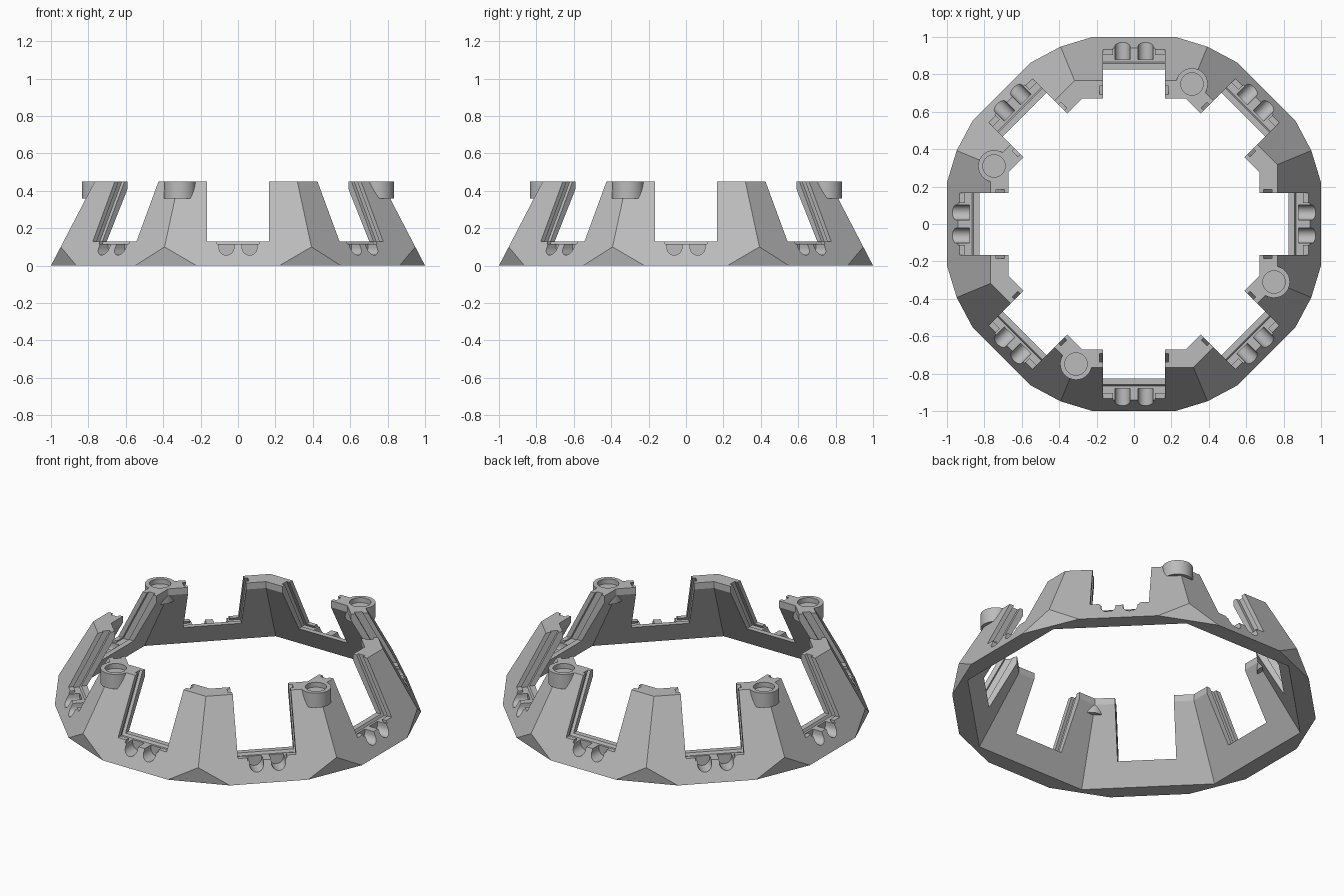
import bpy, bmesh, math
from mathutils import Matrix, Vector

cube = bpy.data.objects.get("Cube")
if cube:
    bpy.data.objects.remove(cube)

TOP = 0.45       # pillar height
FLOOR = 0.13     # bottom of each opening
HALF = 0.165     # half width of each opening
SLOPE = 0.52     # inward lean of the wall
T = math.tan(math.pi / 8)

gray = bpy.data.materials.new("plain_gray")
gray.use_nodes = True
gray.diffuse_color = (0.5, 0.5, 0.5, 1)
gray.node_tree.nodes["Principled BSDF"].inputs["Base Color"].default_value = (0.5, 0.5, 0.5, 1)


def make_object(name, bm):
    bmesh.ops.recalc_face_normals(bm, faces=bm.faces[:])
    mesh = bpy.data.meshes.new(name)
    bm.to_mesh(mesh)
    bm.free()
    mesh.materials.append(gray)
    obj = bpy.data.objects.new(name, mesh)
    bpy.context.collection.objects.link(obj)
    return obj


def turn(k):
    return Matrix.Rotation(k * math.pi / 4, 3, 'Z')


def octagon(apothem, z):
    corner = Vector((apothem * T, apothem, z))
    return [turn(k) @ corner for k in range(8)]


def prism(bm, start, end, rot):
    """Closed solid between two matching outlines."""
    a = [bm.verts.new(rot @ Vector(p)) for p in start]
    b = [bm.verts.new(rot @ Vector(p)) for p in end]
    bm.faces.new(a)
    bm.faces.new(b[::-1])
    for i in range(len(a)):
        j = (i + 1) % len(a)
        bm.faces.new((a[i], b[i], b[j], a[j]))


def across(bm, profile, half, rot):
    """Extrude a (radius, z) profile sideways."""
    prism(bm, [(-half, r, z) for r, z in profile], [(half, r, z) for r, z in profile], rot)


def outward(bm, profile, r0, r1, rot):
    """Extrude an (x, z) profile radially."""
    prism(bm, [(x, r0, z) for x, z in profile], [(x, r1, z) for x, z in profile], rot)


def box(x0, x1, z0, z1):
    return [(x0, z0), (x1, z0), (x1, z1), (x0, z1)]


def boolean(target, cutter, operation='DIFFERENCE'):
    cutter.hide_render = True
    mod = target.modifiers.new(cutter.name, 'BOOLEAN')
    mod.operation, mod.solver, mod.object = operation, 'EXACT', cutter
    bpy.context.view_layer.objects.active = target
    bpy.ops.object.modifier_apply(modifier=mod.name)
    bpy.data.objects.remove(cutter)


def discs(name, radius, z0, z1):
    """One upright cylinder on every second pillar."""
    bm = bmesh.new()
    for k in range(4):
        a = math.radians(67.5 + 90 * k)
        place = Matrix.Translation((0.81 * math.cos(a), 0.81 * math.sin(a), (z0 + z1) / 2))
        bmesh.ops.create_cone(bm, cap_ends=True, segments=32, radius1=radius,
                              radius2=radius, depth=z1 - z0, matrix=place)
    return make_object(name, bm)


# Outer shell: leaning octagon with its lower corners cut off
bm = bmesh.new()
points = octagon(1 - SLOPE * TOP, TOP) + octagon(1 - SLOPE * 0.1, 0.1)
for k in range(8):
    points += [turn(k) @ Vector((s * 0.222, 1, 0)) for s in (-1, 1)]
for p in points:
    bm.verts.new(p)
hull = bmesh.ops.convex_hull(bm, input=bm.verts[:])
bmesh.ops.dissolve_limit(bm, angle_limit=0.01, verts=bm.verts[:], edges=bm.edges[:])
ring_wall = make_object("ring_wall", bm)

# Hollow inside, upright near the top
bm = bmesh.new()
loops = [[bm.verts.new(p) for p in octagon(r, z)]
         for r, z in ((0.956, -0.1), (0.67, 0.41), (0.67, 0.6))]
for low, high in zip(loops, loops[1:]):
    for i in range(8):
        j = (i + 1) % 8
        bm.faces.new((low[i], low[j], high[j], high[i]))
bm.faces.new(loops[0])
bm.faces.new(loops[-1])
boolean(ring_wall, make_object("hollow", bm))

# Sockets on four pillars
boolean(ring_wall, discs("sockets", 0.085, 0.36, TOP), 'UNION')
boolean(ring_wall, discs("socket_bores", 0.06, TOP - 0.03, TOP + 0.1))

# Eight openings
bm = bmesh.new()
for k in range(8):
    outward(bm, box(-HALF, HALF, FLOOR, 0.7), 0.55, 1.1, turn(k))
boolean(ring_wall, make_object("openings", bm))

# Leaning grooves in the sides of the openings
bm = bmesh.new()
groove = []
for z, side in ((0.115, -1), (0.115, 1), (0.5, 1), (0.5, -1)):
    groove.append((0.715 + SLOPE * (TOP - z) + side * 0.022, z))
for k in range(8):
    across(bm, groove, HALF + 0.02, turn(k))
boolean(ring_wall, make_object("side_grooves", bm))

# Shallow shelf along the outer part of each sill
bm = bmesh.new()
for k in range(8):
    outward(bm, box(-0.112, 0.112, 0.115, 0.2), 0.88, 1.1, turn(k))
boolean(ring_wall, make_object("sill_shelves", bm))

# Pair of round-bottomed channels in each sill
bm = bmesh.new()
for k in range(8):
    for x in (-0.062, 0.062):
        arc = [(x + 0.04 * math.cos(a), 0.096 + 0.04 * math.sin(a))
               for a in (math.pi * (1 + i / 16) for i in range(17))]
        outward(bm, arc + [(x + 0.04, 0.2), (x - 0.04, 0.2)], 0.88, 1.1, turn(k))
boolean(ring_wall, make_object("sill_channels", bm))

# Flat facets, smooth round parts
bpy.ops.object.select_all(action='DESELECT')
ring_wall.select_set(True)
bpy.context.view_layer.objects.active = ring_wall
bpy.ops.object.shade_smooth_by_angle(angle=math.radians(15))
